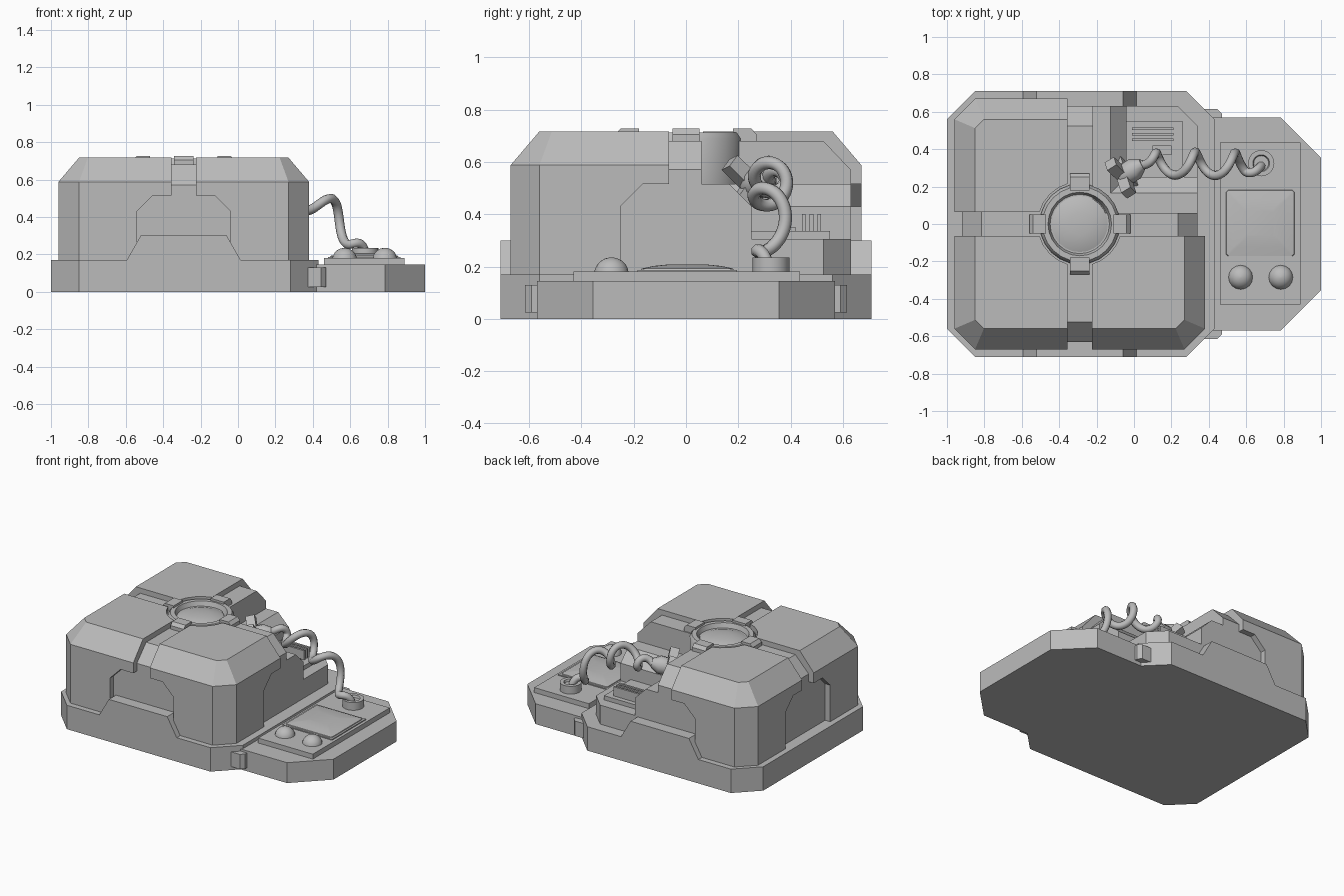
import bpy, bmesh, math
from mathutils import Vector

if "Cube" in bpy.data.objects:
    bpy.data.objects.remove(bpy.data.objects["Cube"])

grey = bpy.data.materials.new("plain_grey")
grey.use_nodes = True
grey.diffuse_color = (0.5, 0.5, 0.5, 1)
grey.node_tree.nodes["Principled BSDF"].inputs["Base Color"].default_value = (0.5, 0.5, 0.5, 1)


def finish(name, bm, smooth=False):
    bmesh.ops.recalc_face_normals(bm, faces=bm.faces)
    mesh = bpy.data.meshes.new(name)
    bm.to_mesh(mesh)
    bm.free()
    mesh.materials.append(grey)
    ob = bpy.data.objects.new(name, mesh)
    bpy.context.collection.objects.link(ob)
    if smooth:
        bpy.ops.object.select_all(action="DESELECT")
        ob.select_set(True)
        bpy.context.view_layer.objects.active = ob
        bpy.ops.object.shade_smooth_by_angle(angle=math.radians(35))
    return ob


def loft(name, rings, smooth=False):
    """Skin a stack of equal-length loops and cap both ends."""
    bm = bmesh.new()
    loops = [[bm.verts.new(p) for p in ring] for ring in rings]
    for a, b in zip(loops, loops[1:]):
        for i in range(len(a)):
            j = (i + 1) % len(a)
            bm.faces.new((a[i], a[j], b[j], b[i]))
    bm.faces.new(loops[0][::-1])
    bm.faces.new(loops[-1])
    return finish(name, bm, smooth)


def extrude(name, points, axis, lo, hi):
    """Extrude a profile along x, y or z."""
    place = {"x": lambda u, v, w: (w, u, v), "y": lambda u, v, w: (u, w, v),
             "z": lambda u, v, w: (u, v, w)}[axis]
    return loft(name, [[place(u, v, w) for u, v in points] for w in (lo, hi)])


def box(name, x0, x1, y0, y1, z0, z1):
    return extrude(name, [(x0, y0), (x1, y0), (x1, y1), (x0, y1)], "z", z0, z1)


def lathe(name, profile, cx, cy, n=24):
    rings = [[(cx + r * math.cos(math.tau * i / n), cy + r * math.sin(math.tau * i / n), z)
              for i in range(n)] for r, z in profile]
    return loft(name, rings, True)


def octagon(x0, x1, y0, y1, c):
    return [(x0 + c, y0), (x1 - c, y0), (x1, y0 + c), (x1, y1 - c),
            (x1 - c, y1), (x0 + c, y1), (x0, y1 - c), (x0, y0 + c)]


def chamfered_block(name, x0, x1, y0, y1, z0, z1, z2, c):
    top = octagon(x0 + c, x1 - c, y0 + c, y1 - c, c * 0.43)
    base = octagon(x0, x1, y0, y1, c)
    return loft(name, [[(x, y, z) for x, y in p] for p, z in ((base, z0), (base, z1), (top, z2))])


def cut(ob, cutters):
    for c in cutters:
        c.hide_render = True
        m = ob.modifiers.new("cut", "BOOLEAN")
        m.operation, m.solver, m.object = "DIFFERENCE", "EXACT", c
    dg = bpy.context.evaluated_depsgraph_get()
    mesh = bpy.data.meshes.new_from_object(ob.evaluated_get(dg))
    ob.modifiers.clear()
    ob.data = mesh
    for c in cutters:
        bpy.data.objects.remove(c)


CX = -0.29  # centre of the main housing

# Base plinth with raised front and back trims
extrude("base", octagon(-1, 0.43, -0.71, 0.71, 0.15), "z", 0, 0.17)
for side, name in ((-1, "front_trim"), (1, "back_trim")):
    extrude(name, [(-0.6, 0.16), (-0.52, 0.3), (-0.06, 0.3), (0.02, 0.16)], "y",
            *sorted((side * 0.71, side * 0.6)))

# Inner core, opened at the back corner
core = chamfered_block("core", -0.92, 0.34, -0.63, 0.63, 0.1, 0.57, 0.68, 0.105)
cut(core, [box("cutter", -0.22, 0.6, 0.06, 0.9, 0.305, 0.9)])

# Outer armour: four corners left by slots along both axes
armour = chamfered_block("armour_shell", -0.96, 0.38, -0.67, 0.67, 0.12, 0.588, 0.717, 0.11)


def slot(c, inner=0.065):
    right = [(0.25, 0.05), (0.25, 0.43), (0.165, 0.515), (inner, 0.515), (inner, 0.9)]
    return [(c + u, v) for u, v in right] + [(c - u, v) for u, v in right[::-1]]


cut(armour, [extrude("cutter", slot(CX), "y", -1, 1), extrude("cutter", slot(0), "x", -1.5, 1),
             box("cutter", -0.25, 0.6, 0.03, 0.9, 0.0, 0.9),
             lathe("cutter", [(0.225, 0.4), (0.225, 0.9)], CX, 0)])

# Stepped ledges inside the opened corner
extrude("side_ledge", [(-0.25, 0.28), (-0.04, 0.28), (-0.04, 0.43), (-0.125, 0.515), (-0.25, 0.515)],
        "y", 0.04, 0.63)
extrude("front_ledge", [(0.04, 0.28), (0.25, 0.28), (0.25, 0.43), (0.165, 0.515), (0.04, 0.515)],
        "x", -0.22, 0.34)

# Round hatch with dome and four clamps
lathe("hatch_ring", [(0.215, 0.5), (0.215, 0.69), (0.2, 0.712), (0.17, 0.712), (0.155, 0.67)], CX, 0)
lathe("hatch_dome", [(0.152, 0.66), (0.15, 0.68), (0.115, 0.693), (0.06, 0.701), (0.012, 0.703)], CX, 0)
for i in range(4):
    a = i * math.pi / 2
    clamp = extrude("hatch_clamp", [(0.18, 0.67), (0.27, 0.67), (0.27, 0.705), (0.25, 0.727), (0.18, 0.727)],
                    "y", -0.052, 0.052)
    clamp.rotation_euler.z = a
    clamp.location.x = CX

# Small panel with fins in the opened corner
box("inner_panel", -0.04, 0.26, 0.24, 0.55, 0.3, 0.335)
for y in (0.45, 0.48, 0.51):
    box("panel_fin", -0.01, 0.21, y - 0.007, y + 0.007, 0.33, 0.4)
box("panel_button", 0.1, 0.2, 0.37, 0.42, 0.33, 0.35)

# Claw plug holding the inner end of the cable
hub = lathe("plug_hub", [(0.05, -0.06), (0.06, -0.03), (0.06, 0.03), (0.03, 0.08)], 0, 0, 12)
hub.location = (-0.02, 0.28, 0.52)
hub.rotation_euler = Vector((0.8, 0.5, 0.25)).to_track_quat("Z", "Y").to_euler()
for i in range(4):
    arm = box("plug_claw", 0.03, 0.13, -0.03, 0.03, -0.075, -0.015)
    arm.parent = hub
    arm.rotation_euler.z = (i + 0.5) * math.pi / 2

# Side console
extrude("console", [(0.4, -0.57), (0.785, -0.57), (1, -0.355), (1, 0.355), (0.785, 0.57), (0.4, 0.57)],
        "z", 0, 0.145)
box("console_panel", 0.46, 0.89, -0.43, 0.435, 0.14, 0.18)
box("screen_frame", 0.48, 0.87, -0.185, 0.195, 0.17, 0.187)
loft("screen", [[(x, y, z) for x, y in octagon(0.49 + d, 0.86 - d, -0.175 + d, 0.185 - d, 0.01)]
                for d, z in ((0, 0.18), (0.005, 0.192), (0.05, 0.202), (0.11, 0.208))], True)
for x in (0.57, 0.785):
    lathe("button_dome", [(0.066 * math.cos(t), 0.172 + 0.063 * math.sin(t))
                          for t in (0, 0.3, 0.6, 0.9, 1.2, 1.5)], x, -0.285, 16)
lathe("cable_socket", [(0.07, 0.17), (0.07, 0.235), (0.045, 0.235), (0.04, 0.22)], 0.68, 0.325)

# Hinges between base and console
for s in (-1, 1):
    hinge = [(0.375, 0.53), (0.375, 0.615), (0.445, 0.615), (0.47, 0.59), (0.47, 0.53)]
    extrude("hinge", [(x, s * y) for x, y in hinge], "z", 0.025, 0.13)

# Coiled cable
curve = bpy.data.curves.new("cable", "CURVE")
curve.dimensions, curve.bevel_depth, curve.bevel_resolution = "3D", 0.025, 2
curve.use_fill_caps = True
spline = curve.splines.new("POLY")
N = 110
spline.points.add(N)
p0, p1, p2 = Vector((0.03, 0.32, 0.53)), Vector((0.42, 0.33, 0.62)), Vector((0.68, 0.31, 0.21))
for i, pt in enumerate(spline.points):
    t = i / N
    p = p0 * (1 - t) ** 2 + p1 * 2 * t * (1 - t) + p2 * t * t
    r = 0.062 * min(1, t * 8, (1 - t) * 8)
    ph = math.tau * (p.x - 0.115) / 0.213
    p += Vector((-0.35 * r * math.sin(ph), r * math.cos(ph), -r * math.sin(ph)))
    pt.co = (*p, 1)
curve.materials.append(grey)
bpy.context.collection.objects.link(bpy.data.objects.new("cable", curve))
